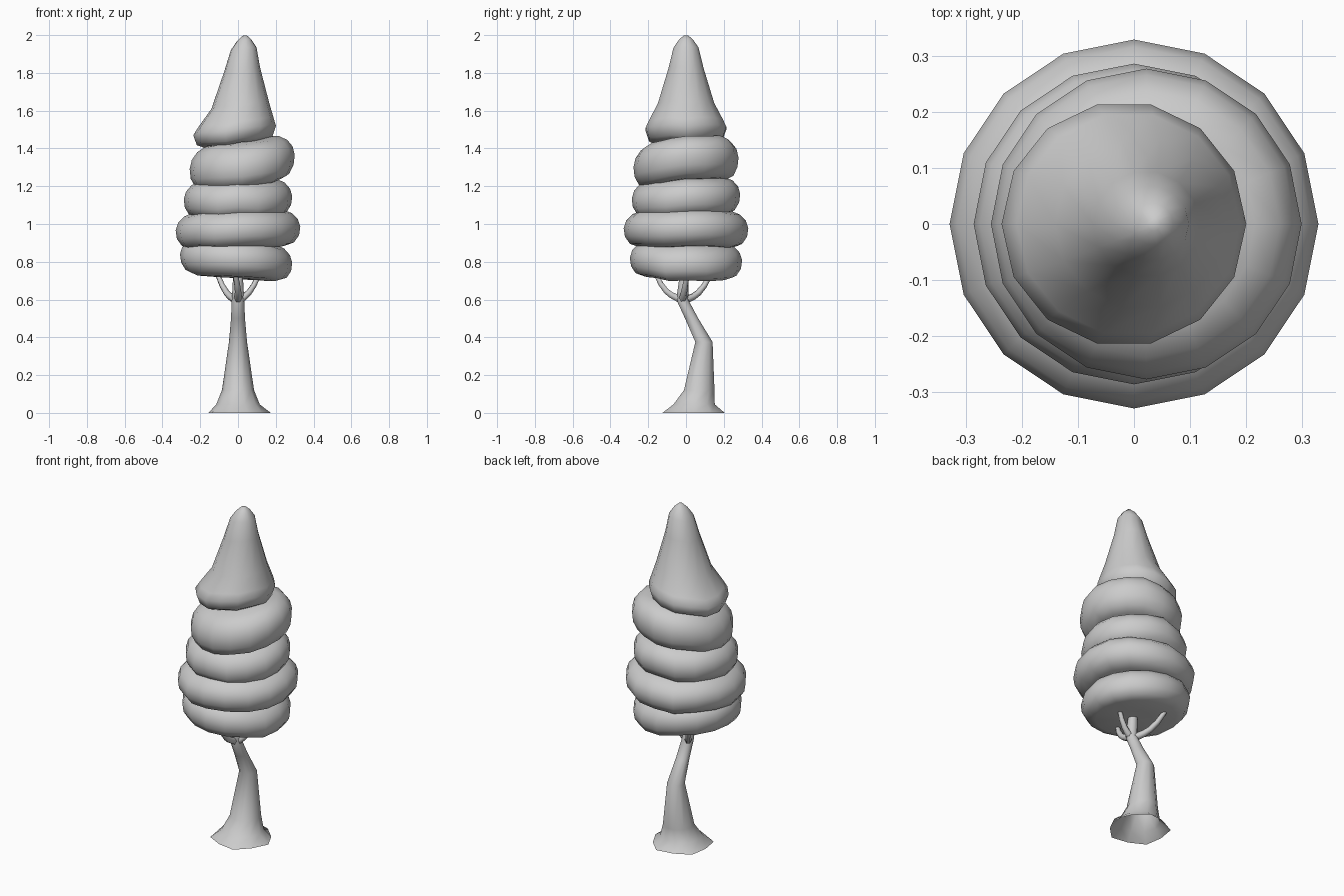
import bpy, bmesh, math, random
from mathutils import Vector

random.seed(4)
if "Cube" in bpy.data.objects:
    bpy.data.objects.remove(bpy.data.objects["Cube"])

grey = bpy.data.materials.new("plain_grey")
grey.use_nodes = True
grey.diffuse_color = (0.6, 0.6, 0.6, 1)
grey.node_tree.nodes["Principled BSDF"].inputs["Base Color"].default_value = (0.6, 0.6, 0.6, 1)


def loft(name, rings, sides, tilt=(0, 0), wobble=0.0, cap_ends=True, flare=0.0):
    """Skin rings of (x, y, z, radius); tilt is the z slope along x and y."""
    bm = bmesh.new()
    loops = []
    waves = [random.uniform(-1, 1) for _ in range(sides)]
    for i, (cx, cy, cz, r) in enumerate(rings):
        loop = []
        for k in range(sides):
            a = math.tau * k / sides
            rr = r * (1 + (flare * (-1) ** k if i == 0 else 0))
            x, y = rr * math.cos(a), rr * math.sin(a)
            z = cz + tilt[0] * x + tilt[1] * y + wobble * waves[k] * min(1, r / 0.2)
            loop.append(bm.verts.new((cx + x, cy + y, z)))
        loops.append(loop)
    for low, high in zip(loops, loops[1:]):
        for k in range(sides):
            n = (k + 1) % sides
            bm.faces.new((low[k], low[n], high[n], high[k]))
    if cap_ends:
        for loop, flip in ((loops[0], True), (loops[-1], False)):
            bm.faces.new(loop[::-1] if flip else loop)
    mesh = bpy.data.meshes.new(name)
    bm.to_mesh(mesh)
    bm.free()
    obj = bpy.data.objects.new(name, mesh)
    bpy.context.collection.objects.link(obj)
    mesh.materials.append(grey)
    mesh.shade_smooth()
    return obj


# Bent trunk, flared and open at the foot
loft("trunk", [(0, 0.04, 0, 0.165), (0, 0.043, 0.045, 0.115), (0, 0.07, 0.12, 0.085),
               (0, 0.095, 0.375, 0.048), (0, 0.03, 0.5, 0.037),
               (0, -0.02, 0.6, 0.033), (0, -0.01, 0.72, 0.026)],
     10, cap_ends=False, flare=0.05)


# Branches forking into the crown
def branch(name, points):
    curve = bpy.data.curves.new(name, "CURVE")
    curve.dimensions = "3D"
    curve.bevel_depth = 0.02
    curve.bevel_resolution = 1
    curve.resolution_u = 3
    spline = curve.splines.new("BEZIER")
    spline.bezier_points.add(len(points) - 1)
    for i, (bp, p) in enumerate(zip(spline.bezier_points, points)):
        bp.co = Vector(p)
        bp.radius = 1.1 - 0.25 * i
        bp.handle_left_type = bp.handle_right_type = "AUTO"
    obj = bpy.data.objects.new(name, curve)
    bpy.context.collection.objects.link(obj)
    curve.materials.append(grey)


branch("front_branch", [(0, -0.02, 0.595), (0, -0.105, 0.645), (-0.02, -0.175, 0.77)])
branch("left_branch", [(0, -0.02, 0.59), (0.06, -0.01, 0.64), (0.12, 0.01, 0.75)])
branch("right_branch", [(0, -0.02, 0.59), (-0.06, 0.065, 0.635), (-0.12, 0.145, 0.76)])

# Pillow-like foliage tiers: centre x, y, middle z, radius, half height, tilt
PILLOW = [(0.3, -0.98), (0.74, -0.95), (0.9, -0.78), (0.98, -0.4), (1.0, 0.05),
          (0.96, 0.45), (0.86, 0.78), (0.7, 1.0), (0.3, 1.1)]
TIERS = [("lowest", -0.01, 0, 0.81, 0.297, 0.098, (-0.07, -0.01)),
         ("second", 0, 0, 0.97, 0.33, 0.1, (0.03, 0.01)),
         ("third", 0, 0, 1.135, 0.287, 0.1, (0.02, 0.05)),
         ("fourth", 0.022, 0, 1.325, 0.278, 0.115, (0.12, 0.09))]
for name, x, y, z, r, h, tilt in TIERS:
    loft(name + "_foliage", [(x, y, z + h * q, r * p) for p, q in PILLOW],
         16, tilt, wobble=0.008)

# Tall pointed crown leaning slightly to its left
CONE = [(-0.02, 1.435, 0.07), (-0.018, 1.425, 0.16), (-0.018, 1.445, 0.2),
        (-0.018, 1.5, 0.219), (-0.01, 1.54, 0.2), (0.012, 1.63, 0.153),
        (0.022, 1.82, 0.095), (0.03, 1.93, 0.068), (0.033, 1.975, 0.037),
        (0.035, 1.997, 0.012)]
loft("top_foliage", [(x, 0, z, r) for x, z, r in CONE], 14, (0.12, 0.01), wobble=0.008)
